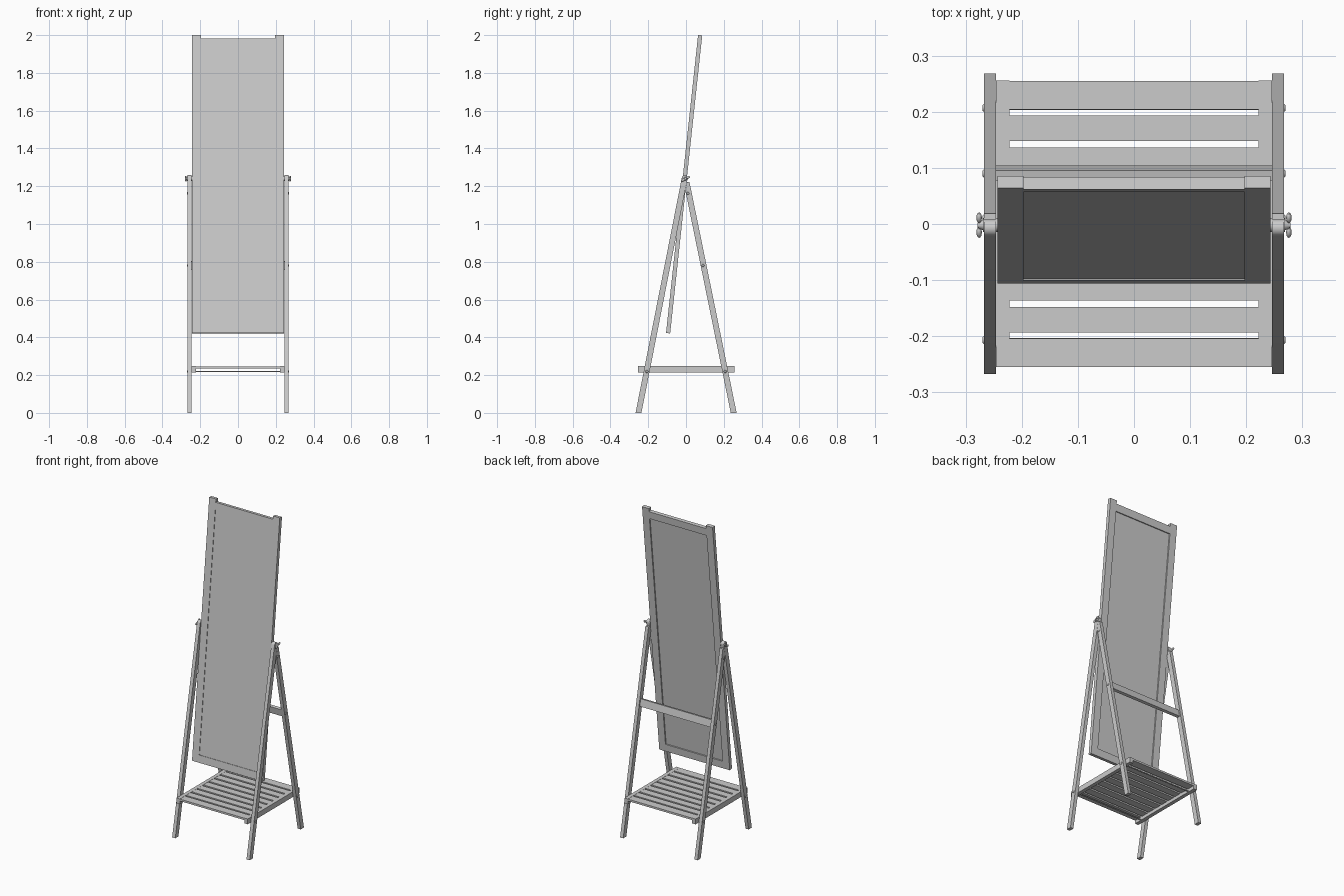
import bpy, bmesh, math
from mathutils import Matrix, Vector

if "Cube" in bpy.data.objects:
    bpy.data.objects.remove(bpy.data.objects["Cube"])

PIVOT = Vector((0, -0.007, 1.238))
TILT = Matrix.Translation(PIVOT) @ Matrix.Rotation(math.radians(-6.14), 4, 'X')


def finish(name, bm, smooth=False):
    bmesh.ops.recalc_face_normals(bm, faces=bm.faces[:])
    me = bpy.data.meshes.new(name)
    bm.to_mesh(me)
    bm.free()
    ob = bpy.data.objects.new(name, me)
    bpy.context.collection.objects.link(ob)
    if smooth:
        bpy.ops.object.select_all(action='DESELECT')
        ob.select_set(True)
        bpy.context.view_layer.objects.active = ob
        bpy.ops.object.shade_smooth_by_angle(angle=math.radians(35))
    return ob


def box(name, x, y, z, mat=None):
    """Box from (min, max) ranges, optionally transformed."""
    bm = bmesh.new()
    bmesh.ops.create_cube(bm, size=1)
    for v in bm.verts:
        v.co = [(a + b) / 2 + c * (b - a) for (a, b), c in zip((x, y, z), v.co)]
    if mat:
        bm.transform(mat)
    return finish(name, bm)


def prism(name, pts, x0, x1, smooth=False):
    """Side profile of (y, z) points extruded along x."""
    bm = bmesh.new()
    f = bm.faces.new([bm.verts.new((x0, y, z)) for y, z in pts])
    r = bmesh.ops.extrude_face_region(bm, geom=[f])
    vs = [g for g in r['geom'] if isinstance(g, bmesh.types.BMVert)]
    bmesh.ops.translate(bm, verts=vs, vec=(x1 - x0, 0, 0))
    return finish(name, bm, smooth)


def rod(name, x0, x1, y, z, r, seg=16, r2=None):
    """Cylinder or cone along x."""
    bm = bmesh.new()
    bmesh.ops.create_cone(bm, cap_ends=True, segments=seg, radius1=r,
                          radius2=r if r2 is None else r2, depth=abs(x1 - x0))
    rot = Matrix.Rotation(math.radians(90 if x1 > x0 else -90), 4, 'Y')
    bm.transform(Matrix.Translation(((x0 + x1) / 2, y, z)) @ rot)
    return finish(name, bm, True)


# tilting mirror: stiles, rails, glass and backing
Y = (-0.011, 0.011)
BOT, TOP = -0.821, 0.766
for s, side in ((-1, "left"), (1, "right")):
    box(f"mirror_stile_{side}", sorted((s * 0.197, s * 0.243)), Y, (BOT, TOP), TILT)
box("mirror_top_rail", (-0.197, 0.197), Y, (TOP - 0.066, TOP - 0.02), TILT)
box("mirror_bottom_rail", (-0.197, 0.197), Y, (BOT, BOT + 0.046), TILT)
box("mirror_glass", (-0.199, 0.199), (-0.008, -0.003), (BOT + 0.044, TOP - 0.064), TILT)
box("mirror_backing", (-0.199, 0.199), (-0.003, 0.004), (BOT + 0.044, TOP - 0.064), TILT)

# leg profiles: front leg has a rounded top, back leg is mitred against it
lean = math.atan(0.197)
arc = []
for i in range(11):
    a = -lean + math.pi * i / 10
    arc.append((PIVOT.y + 0.0152 * math.cos(a), 1.243 + 0.0152 * math.sin(a)))
front_profile = [(-0.267, 0), (-0.236, 0)] + arc
back_profile = [(0.237, 0), (0.268, 0), (0.0185, 1.222), (0.005, 1.222), (-0.0035, 1.178)]

for s, side in ((-1, "left"), (1, "right")):
    xi, xo = s * 0.2455, s * 0.267
    prism(f"front_leg_{side}", front_profile, xi, xo, True)
    prism(f"back_leg_{side}", back_profile, xi, xo)
    # screw heads on the outside of the legs
    for n, (y, z) in enumerate(((-0.207, 0.219), (0.207, 0.219), (0.09, 0.78), (0.01, 1.162))):
        rod(f"bolt_head_{side}_{n}", xo, xo + s * 0.003, y, z, 0.0075, 16, 0.005)
    # pivot spacer, bolt, washer and wing nut
    py, pz = PIVOT.y + 0.005, 1.24
    rod(f"pivot_spacer_{side}", s * 0.242, s * 0.2465, py, pz, 0.012)
    rod(f"pivot_bolt_{side}", s * 0.235, s * 0.279, py, pz, 0.004)
    rod(f"pivot_washer_{side}", xo, xo + s * 0.002, py, pz, 0.0125, 20)
    rod(f"wing_nut_hub_{side}", xo + s * 0.002, s * 0.277, py, pz, 0.009, 16, 0.006)
    for d in (-1, 1):
        bm = bmesh.new()
        bmesh.ops.create_uvsphere(bm, u_segments=12, v_segments=8, radius=1)
        bm.transform(Matrix.Translation((s * 0.276, py + d * 0.013, pz + d * 0.007))
                     @ Matrix.Rotation(math.radians(28), 4, 'X')
                     @ Matrix.Diagonal((0.005, 0.0105, 0.007, 1)))
        finish(f"wing_nut_wing_{side}_{'a' if d < 0 else 'b'}", bm, True)
    # shelf side rail
    box(f"shelf_rail_{side}", sorted((s * 0.222, s * 0.2455)), (-0.255, 0.256), (0.214, 0.247))

# shelf slats: two wide end slats and seven narrower ones
for n in range(-3, 4):
    c = n * 0.0569
    box(f"shelf_slat_{n + 4}", (-0.223, 0.223), (c - 0.0225, c + 0.0225), (0.234, 0.246))
for s, end in ((-1, "front"), (1, "back")):
    box(f"shelf_end_slat_{end}", (-0.223, 0.223), sorted((s * 0.204, s * 0.255)), (0.234, 0.246))
    rod(f"shelf_tie_rod_{end}", -0.266, 0.266, s * 0.207, 0.219, 0.0035, 12)

# rear crossbar, leaning with the back legs
box("back_crossbar", (-0.246, 0.246), (-0.009, 0.009), (-0.0225, 0.0225),
    Matrix.Translation((0, 0.091, 0.78)) @ Matrix.Rotation(math.radians(11.4), 4, 'X'))
